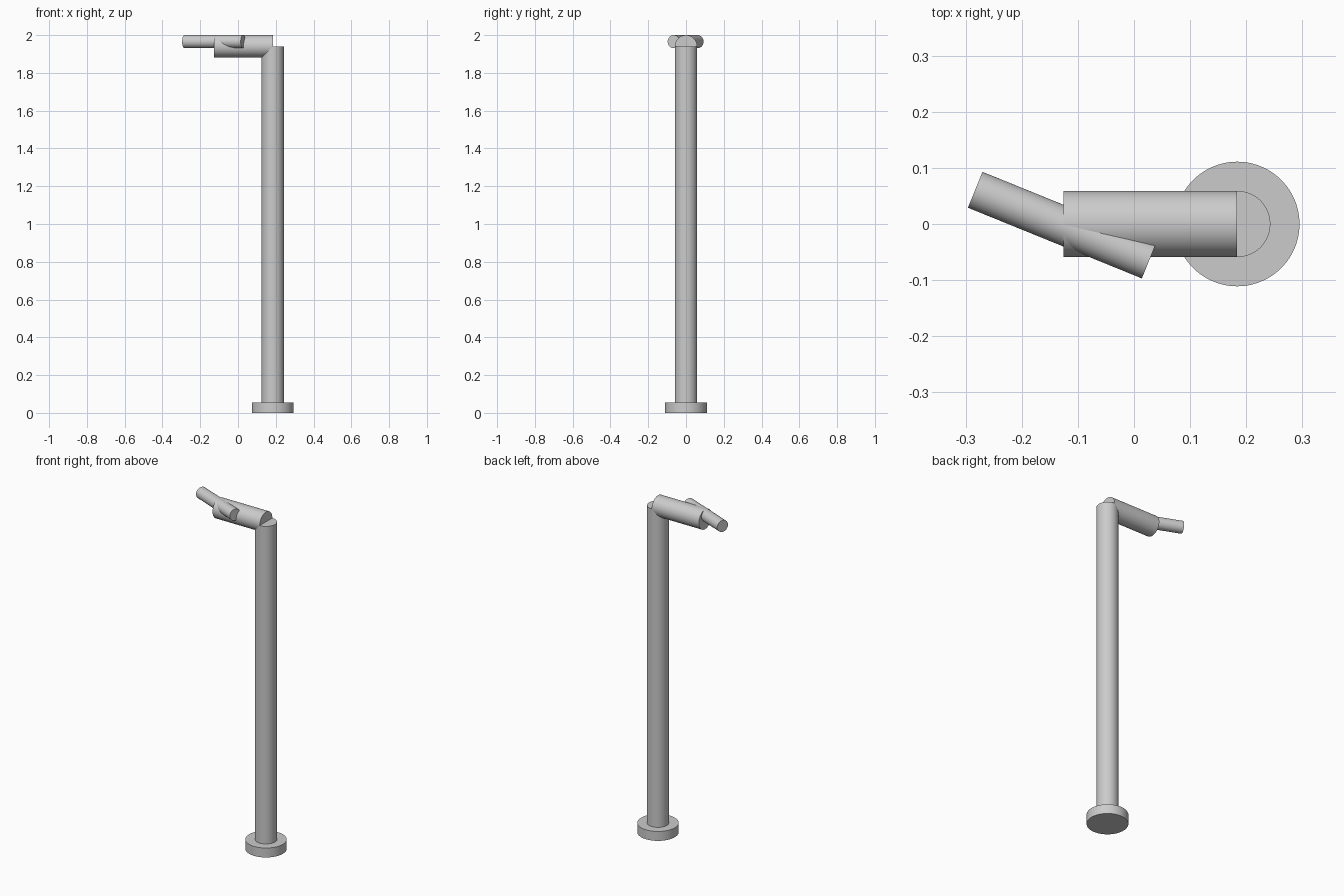
import bpy
import math
from mathutils import Vector

cube = bpy.data.objects.get("Cube")
if cube:
    bpy.data.objects.remove(cube, do_unlink=True)

metal = bpy.data.materials.new("plain grey")
metal.use_nodes = True
colour = (0.6, 0.6, 0.6, 1)
metal.diffuse_color = colour
metal.node_tree.nodes["Principled BSDF"].inputs["Base Color"].default_value = colour


def rod(name, start, end, radius):
    """Smooth capped cylinder running from start to end."""
    start, end = Vector(start), Vector(end)
    axis = end - start
    bpy.ops.mesh.primitive_cylinder_add(
        vertices=96, radius=radius, depth=axis.length,
        location=(start + end) / 2,
        rotation=axis.to_track_quat('Z', 'Y').to_euler())
    obj = bpy.context.object
    obj.name = name
    obj.data.materials.append(metal)
    bpy.ops.object.shade_smooth_by_angle(angle=math.radians(30))
    return obj


POST_X = 0.184
ARM_Z = 1.941

# Foot and upright
rod("base_disc", (POST_X, 0, 0), (POST_X, 0, 0.056), 0.111)
rod("post", (POST_X, 0, 0), (POST_X, 0, ARM_Z), 0.059)

# Horizontal arm and the slim angled bar set into its end
rod("arm", (POST_X, 0, ARM_Z), (-0.126, 0, ARM_Z), 0.059)
rod("angled_bar", (-0.283, 0.061, 1.9655), (0.027, -0.065, 1.9655), 0.0345)
